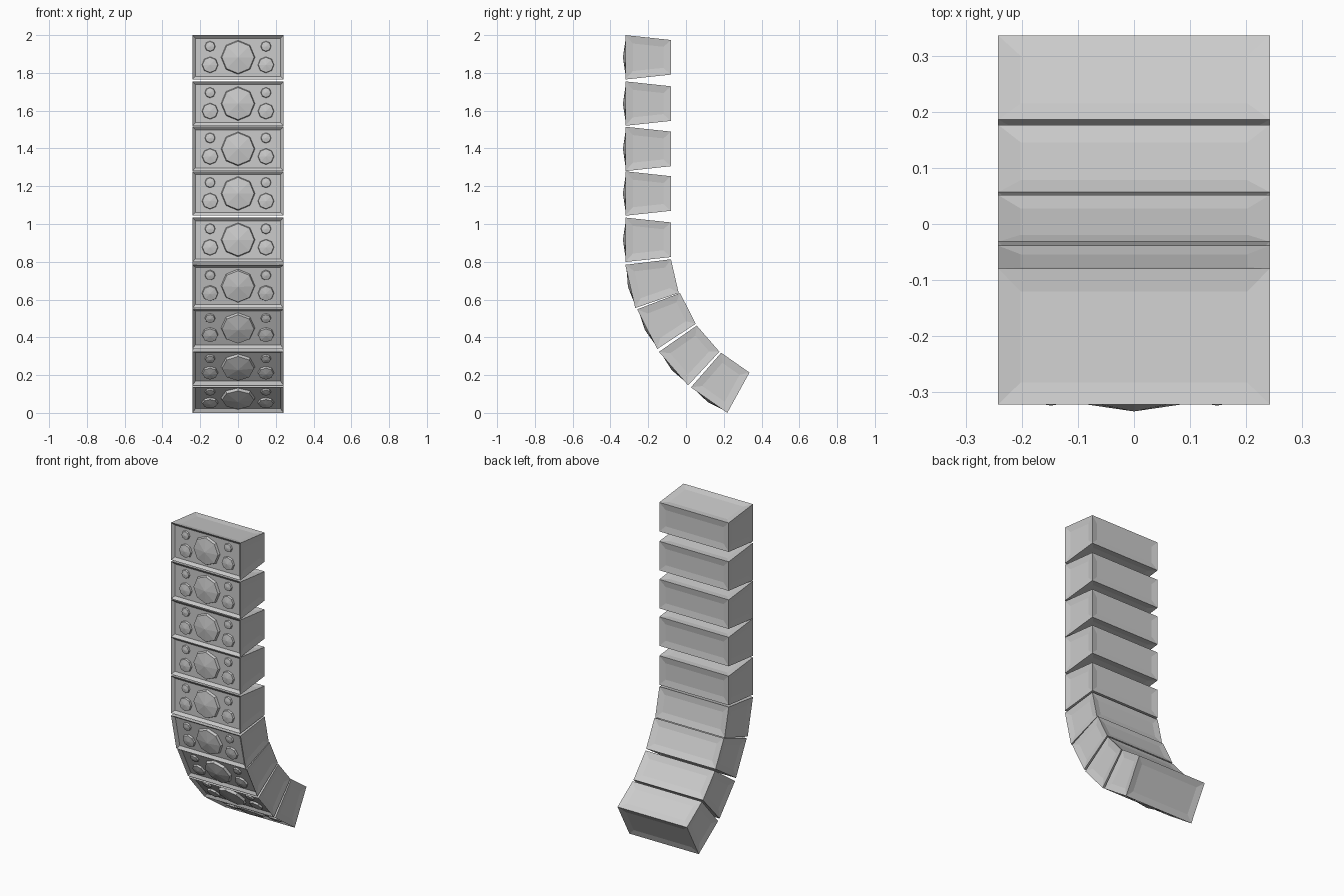
import bpy, bmesh
from math import radians, cos, sin, pi
from mathutils import Matrix, Vector

if "Cube" in bpy.data.objects:
    bpy.data.objects.remove(bpy.data.objects["Cube"])

HALF_W, DEPTH, HEIGHT, TAPER = 0.242, 0.242, 0.235, 0.026


def finish(bm, name):
    bmesh.ops.recalc_face_normals(bm, faces=bm.faces)
    me = bpy.data.meshes.new(name)
    bm.to_mesh(me)
    bm.free()
    return me


def cabinet_mesh():
    # Wedge box, origin at the front top edge, with sunken panels on all faces
    bm = bmesh.new()
    bmesh.ops.create_cube(bm, size=1)
    for v in bm.verts:
        back, top = v.co.y > 0, v.co.z > 0
        t = TAPER if back else 0
        v.co = (v.co.x * 2 * HALF_W, DEPTH if back else 0,
                -t if top else -HEIGHT + t)
    bmesh.ops.recalc_face_normals(bm, faces=bm.faces)
    bm.normal_update()
    front = [f for f in bm.faces if f.normal.y < -0.9]
    others = [f for f in bm.faces if f not in front]
    bmesh.ops.inset_individual(bm, faces=others, thickness=0.04, depth=-0.0065,
                               use_even_offset=True)
    bmesh.ops.inset_individual(bm, faces=front, thickness=0.017, depth=-0.015,
                               use_even_offset=True)
    return finish(bm, "cabinet")


def driver_mesh(name, r_base, r_rim, rim, apex, n=8):
    # Low-poly driver: short tapered wall with a shallow cone in front (-y)
    bm = bmesh.new()
    rings = []
    for r, y in ((r_base, 0.015), (r_rim, rim)):
        rings.append([bm.verts.new((r * sin(2 * pi * i / n), y, r * cos(2 * pi * i / n)))
                      for i in range(n)])
    tip = bm.verts.new((0, apex, 0))
    a, b = rings
    for i in range(n):
        j = (i + 1) % n
        bm.faces.new((a[i], a[j], b[j], b[i]))
        bm.faces.new((b[i], b[j], tip))
    bm.faces.new(a)
    return finish(bm, name)


def place(name, mesh, mat):
    ob = bpy.data.objects.new(name, mesh)
    ob.matrix_world = mat
    bpy.context.collection.objects.link(ob)


cabinet = cabinet_mesh()
woofer = driver_mesh("woofer", 0.090, 0.085, 0.0, -0.0125)
midrange = driver_mesh("midrange", 0.043, 0.040, 0.004, -0.002)
tweeter = driver_mesh("tweeter", 0.028, 0.025, 0.006, 0.002)

# Front top edge (y, z) and downward tilt of each cabinet in the hanging array
stack = [(-0.3215, 2.0, 0), (-0.3215, 1.755, 0), (-0.3215, 1.515, 0),
         (-0.3215, 1.279, 0), (-0.3215, 1.034, 0), (-0.3215, 0.784, 13),
         (-0.259, 0.548, 27), (-0.143, 0.323, 41), (0.026, 0.135, 55)]

for k, (y, z, tilt) in enumerate(stack, 1):
    m = Matrix.Translation((0, y, z)) @ Matrix.Rotation(radians(tilt), 4, 'X')
    mid = -HEIGHT / 2
    place(f"cabinet_{k}", cabinet, m)
    place(f"woofer_{k}", woofer, m @ Matrix.Translation((0, 0, mid)))
    for side, s in (("left", -1), ("right", 1)):
        place(f"midrange_{side}_{k}", midrange,
              m @ Matrix.Translation((s * 0.148, 0, mid - 0.04)))
        place(f"tweeter_{side}_{k}", tweeter,
              m @ Matrix.Translation((s * 0.148, 0, mid + 0.058)))
